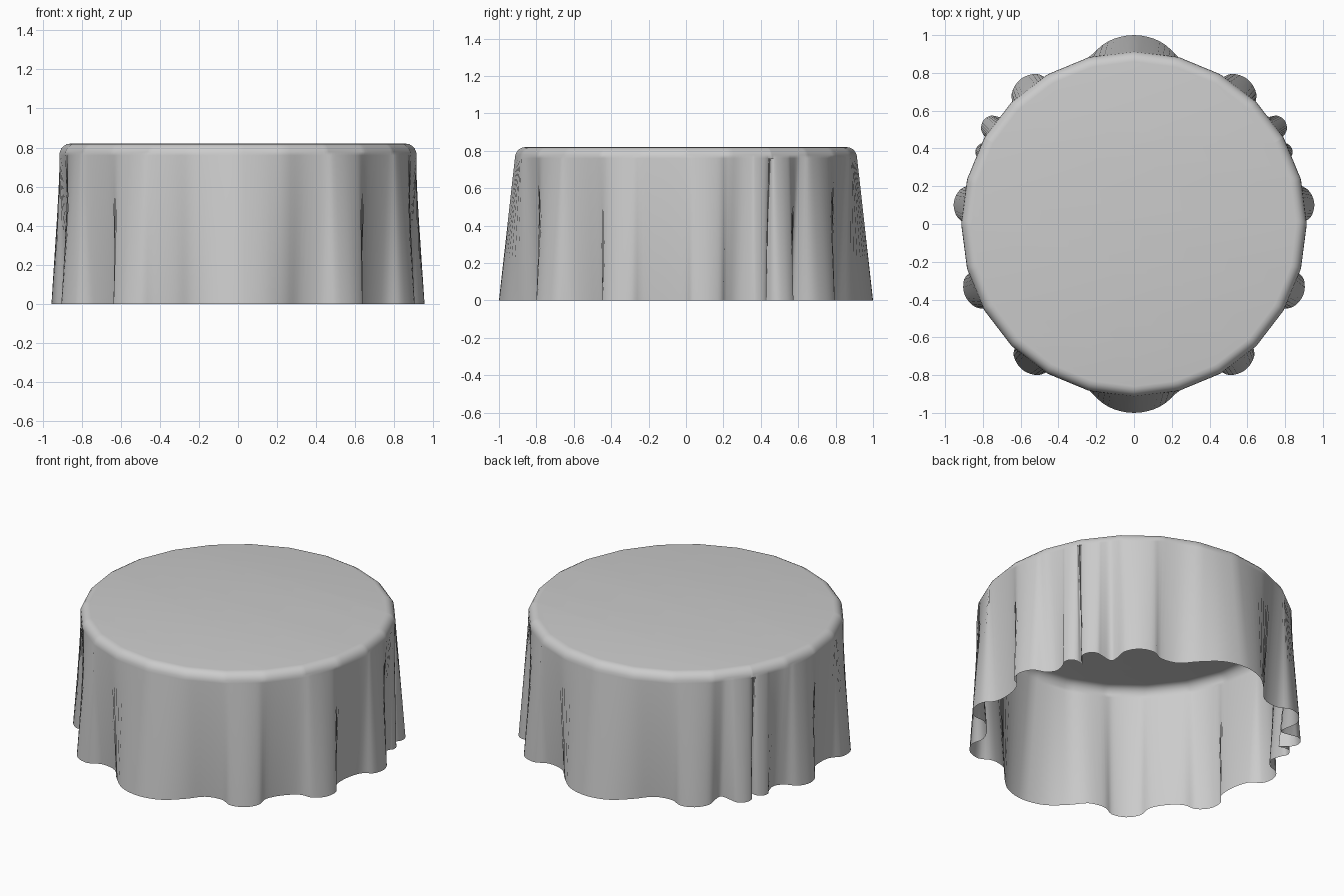
import bpy, bmesh, math
from mathutils import Vector

cube = bpy.data.objects.get("Cube")
if cube:
    bpy.data.objects.remove(cube, do_unlink=True)

SIDES = 24       # table top outline
VALLEY = 0.85    # hem radius between folds
STEPS = 4        # hem points per control span

# Folds on the left half: centre x, centre y, radius, half sweep in degrees
half = [(0.51, -0.67, 0.13, 80), (0.78, -0.33, 0.125, 80), (0.84, 0.10, 0.115, 80),
        (0.79, 0.38, 0.05, 75), (0.745, 0.51, 0.065, 85), (0.52, 0.665, 0.13, 80)]
front, back = (0, -0.70, 0.30, 54), (0, 0.70, 0.30, 54)
folds = [front] + half + [back] + [(-x, y, r, s) for x, y, r, s in reversed(half)]


def fold_arc(x, y, r, sweep):
    """Five points round the outside of one fold, counter-clockwise."""
    out = math.atan2(y, x)
    angles = [out + math.radians(sweep) * k / 2 for k in range(-2, 3)]
    return [Vector((x + r * math.cos(a), y + r * math.sin(a))) for a in angles]


def smooth_loop(pts):
    """Closed Catmull-Rom curve through the points."""
    curve, n = [], len(pts)
    for i in range(n):
        a, b, c, d = (pts[(i + k) % n] for k in (-1, 0, 1, 2))
        for s in range(STEPS):
            t = s / STEPS
            curve.append(0.5 * (2 * b + (c - a) * t + (2 * a - 5 * b + 4 * c - d) * t * t
                                + (3 * b - a - 3 * c + d) * t ** 3))
    return curve


def top_point(angle, radius):
    """Point on the many-sided top outline in a given direction."""
    step = 2 * math.pi / SIDES
    r = radius * math.cos(step / 2) / math.cos(angle % step - step / 2)
    return Vector((r * math.cos(angle), r * math.sin(angle)))


# Hem outline: fold arcs joined through shallow valleys
arcs = [fold_arc(*f) for f in folds]
control = []
for arc, following in zip(arcs, arcs[1:] + arcs[:1]):
    control += arc
    control.append((arc[-1] + following[0]).normalized() * VALLEY)
hem = smooth_loop(control)
angles = [math.atan2(p.y, p.x) for p in hem]

# Rings from the hem up over the rounded table edge
bm = bmesh.new()
rings = [[bm.verts.new((p.x, p.y, 0)) for p in hem]]
for k in range(6):
    a = math.radians(18 * k)
    radius, z = 0.86 + 0.055 * math.cos(a), 0.76 + 0.06 * math.sin(a)
    rings.append([bm.verts.new((*top_point(t, radius), z)) for t in angles])
n = len(hem)
for low, high in zip(rings, rings[1:]):
    for i in range(n):
        j = (i + 1) % n
        bm.faces.new((low[i], low[j], high[j], high[i]))
bm.faces.new(rings[-1])

mesh = bpy.data.meshes.new("tablecloth")
bm.to_mesh(mesh)
bm.free()
cloth = bpy.data.objects.new("tablecloth", mesh)
bpy.context.collection.objects.link(cloth)

# Plain grey cloth
grey = bpy.data.materials.new("grey cloth")
grey.use_nodes = True
colour = (0.6, 0.6, 0.6, 1)
grey.diffuse_color = colour
grey.node_tree.nodes["Principled BSDF"].inputs["Base Color"].default_value = colour
mesh.materials.append(grey)

bpy.context.view_layer.objects.active = cloth
cloth.select_set(True)
bpy.ops.object.shade_smooth_by_angle(angle=math.radians(50))
